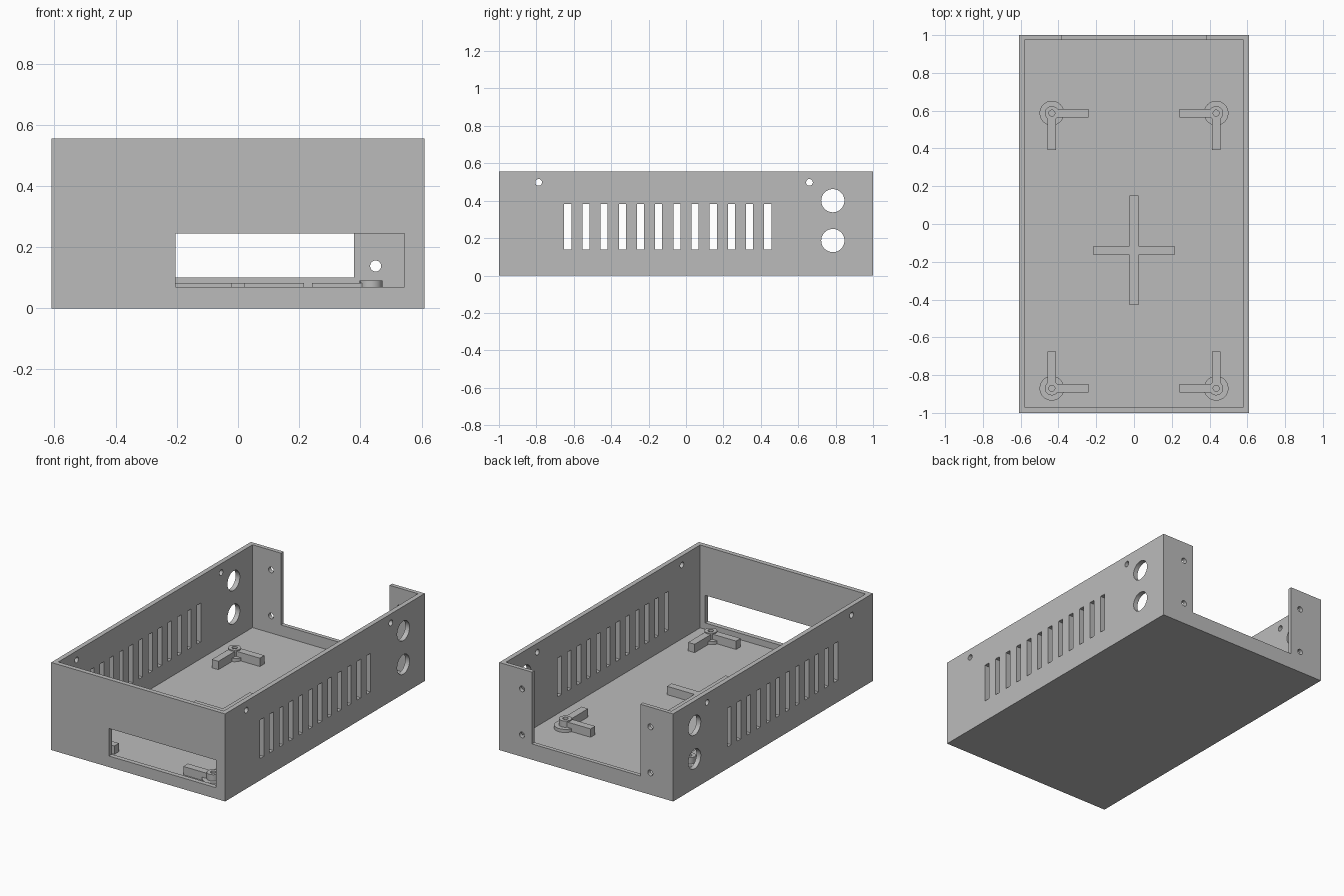
import bpy
import bmesh
from math import tau
from mathutils import Matrix, Vector

if "Cube" in bpy.data.objects:
    bpy.data.objects.remove(bpy.data.objects["Cube"])

grey = bpy.data.materials.new("plain grey")
grey.use_nodes = True
colour = (0.5, 0.5, 0.5, 1)
grey.diffuse_color = colour
grey.node_tree.nodes["Principled BSDF"].inputs["Base Color"].default_value = colour

W, L, H = 0.61, 1.0, 0.555      # half width, half length, height
WALL, FLOOR = 0.03, 0.03
RIB_TOP, RIB_W = 0.083, 0.023   # rib height and half width


def add_box(bm, x0, x1, y0, y1, z0, z1):
    lo, hi = Vector((x0, y0, z0)), Vector((x1, y1, z1))
    size = hi - lo
    matrix = Matrix.Translation((lo + hi) / 2) @ Matrix.Diagonal((*size, 1))
    bmesh.ops.create_cube(bm, size=1, matrix=matrix)


def add_rod(bm, centre, radius, length, axis):
    turn = Matrix.Rotation(tau / 4, 4, 'Y' if axis == 'X' else 'X')
    bmesh.ops.create_cone(bm, cap_ends=True, segments=48, radius1=radius, radius2=radius,
                          depth=length, matrix=Matrix.Translation(centre) @ turn)


def make(name, bm):
    bmesh.ops.recalc_face_normals(bm, faces=bm.faces)
    mesh = bpy.data.meshes.new(name)
    bm.to_mesh(mesh)
    bm.free()
    mesh.materials.append(grey)
    ob = bpy.data.objects.new(name, mesh)
    bpy.context.collection.objects.link(ob)
    return ob


def activate(ob):
    bpy.ops.object.select_all(action='DESELECT')
    ob.select_set(True)
    bpy.context.view_layer.objects.active = ob


def boolean(ob, other, operation):
    mod = ob.modifiers.new(operation.lower(), 'BOOLEAN')
    mod.operation, mod.solver, mod.object = operation, 'EXACT', other
    activate(ob)
    bpy.ops.object.modifier_apply(modifier=mod.name)
    bpy.data.objects.remove(other)


def smooth(ob):
    activate(ob)
    bpy.ops.object.shade_smooth_by_angle()


# Open-topped case
bm = bmesh.new()
add_box(bm, -W, W, -L, L, 0, H)
case = make("case", bm)

bm = bmesh.new()
add_box(bm, -W + WALL, W - WALL, -L + WALL, L - 0.026, FLOOR, H + 0.2)
boolean(case, make("cavity_cutter", bm), 'DIFFERENCE')

# Openings through the walls
bm = bmesh.new()
add_box(bm, -0.205, 0.545, -L - 0.1, -L + 0.1, 0.07, 0.245)     # front window
add_box(bm, -0.38, 0.38, L - 0.1, L + 0.1, 0.1, H + 0.2)        # back gap
for i in range(12):                                             # vent slots
    y = -0.632 + i * 0.0972
    add_box(bm, -W - 0.1, W + 0.1, y - 0.019, y + 0.019, 0.138, 0.383)
for y, z, r in ((0.785, 0.4, 0.062), (0.785, 0.187, 0.062),
                (0.66, 0.498, 0.018), (-0.788, 0.498, 0.018)):  # side holes
    add_rod(bm, (0, y, z), r, 2 * W + 0.2, 'X')
for x in (-0.45, 0.45):                                         # back screw holes
    for z in (0.138, 0.43):
        add_rod(bm, (x, L, z), 0.018, 0.2, 'Y')
boolean(case, make("opening_cutter", bm), 'DIFFERENCE')
smooth(case)

# Standoffs: a turned post on a disc, with two ribs pointing inward
profile = ((0.065, FLOOR), (0.065, 0.05), (0.037, 0.05),
           (0.037, 0.09), (0.016, 0.09), (0.016, FLOOR))
for side, sx in (("left", 1), ("right", -1)):
    for end, y, sy in (("front", -0.87, 1), ("back", 0.587, -1)):
        x = 0.435 * sx
        bm = bmesh.new()
        verts = [bm.verts.new((x + r, y, z)) for r, z in profile]
        edges = [bm.edges.new(pair) for pair in zip(verts, verts[1:])]
        bmesh.ops.spin(bm, geom=verts + edges, cent=(x, y, 0), axis=(0, 0, 1),
                       angle=tau, steps=48)
        bmesh.ops.remove_doubles(bm, verts=bm.verts, dist=0.0001)
        smooth(make(f"{end}_{side}_standoff", bm))

        bm = bmesh.new()
        xs = sorted((x - sx * 0.028, x - sx * 0.193))
        ys = sorted((y + sy * 0.028, y + sy * 0.195))
        add_box(bm, *xs, y - RIB_W, y + RIB_W, FLOOR, RIB_TOP)
        add_box(bm, x - RIB_W, x + RIB_W, *ys, FLOOR, RIB_TOP)
        make(f"{end}_{side}_ribs", bm)

# Cross-shaped support in the middle of the floor
bm = bmesh.new()
add_box(bm, -RIB_W, RIB_W, -0.43, 0.15, FLOOR, RIB_TOP)
cross = make("centre_cross", bm)
bm = bmesh.new()
add_box(bm, -0.215, 0.215, -0.14 - RIB_W, -0.14 + RIB_W, FLOOR, RIB_TOP)
boolean(cross, make("cross_bar", bm), 'UNION')
